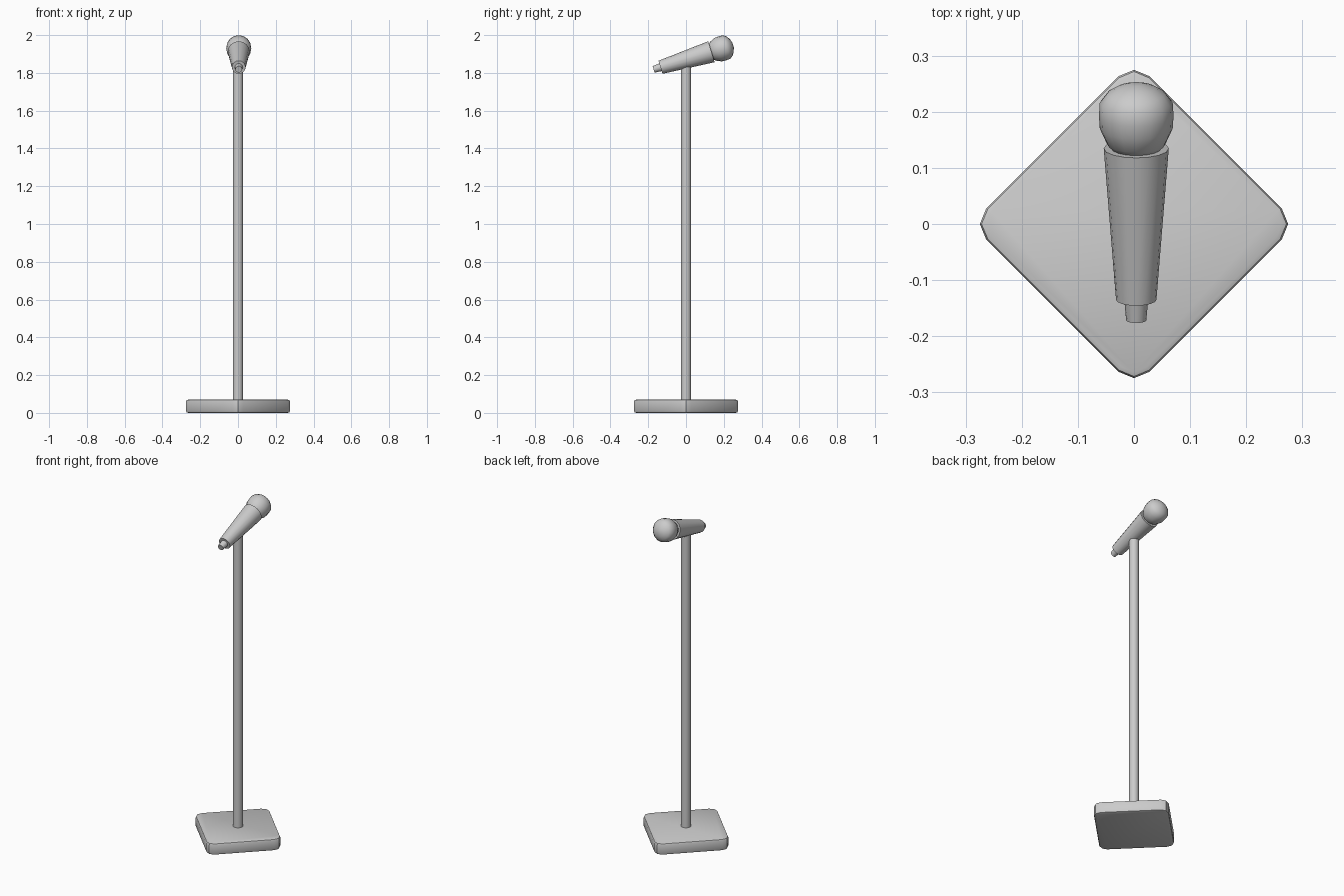
import bpy, bmesh, math
from mathutils import Matrix

if "Cube" in bpy.data.objects:
    bpy.data.objects.remove(bpy.data.objects["Cube"])

TILT = math.radians(17)
HEAD_CENTRE = (0.004, 0.193, 1.93)


def finish(bm, name, angle=40):
    bmesh.ops.recalc_face_normals(bm, faces=bm.faces)
    mesh = bpy.data.meshes.new(name)
    bm.to_mesh(mesh)
    bm.free()
    ob = bpy.data.objects.new(name, mesh)
    bpy.context.collection.objects.link(ob)
    bpy.ops.object.select_all(action='DESELECT')
    bpy.context.view_layer.objects.active = ob
    ob.select_set(True)
    bpy.ops.object.shade_smooth_by_angle(angle=math.radians(angle))
    return ob


def lathe(name, profile, sides, matrix=Matrix(), angle=40):
    """Turn (radius, height) pairs around local z, closing both ends."""
    bm = bmesh.new()
    rings = [[bm.verts.new((r * math.cos(2 * math.pi * i / sides),
                            r * math.sin(2 * math.pi * i / sides), h))
              for i in range(sides)] for r, h in profile]
    for a, b in zip(rings, rings[1:]):
        for i in range(sides):
            j = (i + 1) % sides
            bm.faces.new((a[i], a[j], b[j], b[i]))
    bm.faces.new(rings[0])
    bm.faces.new(rings[-1])
    bm.transform(matrix)
    return finish(bm, name, angle)


# base: square plate turned 45 degrees, rounded corners and softened rims
bm = bmesh.new()
bmesh.ops.create_cube(bm, size=1)
bm.transform(Matrix.Rotation(math.radians(45), 4, 'Z')
             @ Matrix.Translation((0, 0, 0.035))
             @ Matrix.Diagonal((0.412, 0.412, 0.07, 1)))
upright = [e for e in bm.edges if abs(e.verts[0].co.z - e.verts[1].co.z) > 0.01]
bmesh.ops.bevel(bm, geom=upright, offset=0.04, segments=2, profile=0.5, affect='EDGES')
rims = [e for e in bm.edges if abs(e.verts[0].co.z - e.verts[1].co.z) < 0.001]
bmesh.ops.bevel(bm, geom=rims, offset=0.01, segments=2, profile=0.5, affect='EDGES')
finish(bm, "base")

# pole
lathe("pole", [(0.027, 0.06), (0.027, 1.845)], 16)

# microphone: local z runs along the tilted axis, origin at head centre
axis = Matrix.Translation(HEAD_CENTRE) @ Matrix.Rotation(TILT - math.pi / 2, 4, 'X')
lathe("mic_head", [(0.040, -0.065), (0.052, -0.053), (0.065, -0.024), (0.0665, 0.0),
                   (0.065, 0.024), (0.052, 0.041), (0.034, 0.052), (0.012, 0.059)],
      16, axis, 60)
lathe("mic_handle", [(0.036, -0.343), (0.058, -0.061)], 16, axis)
lathe("mic_plug", [(0.018, -0.381), (0.022, -0.335)], 12, axis)
